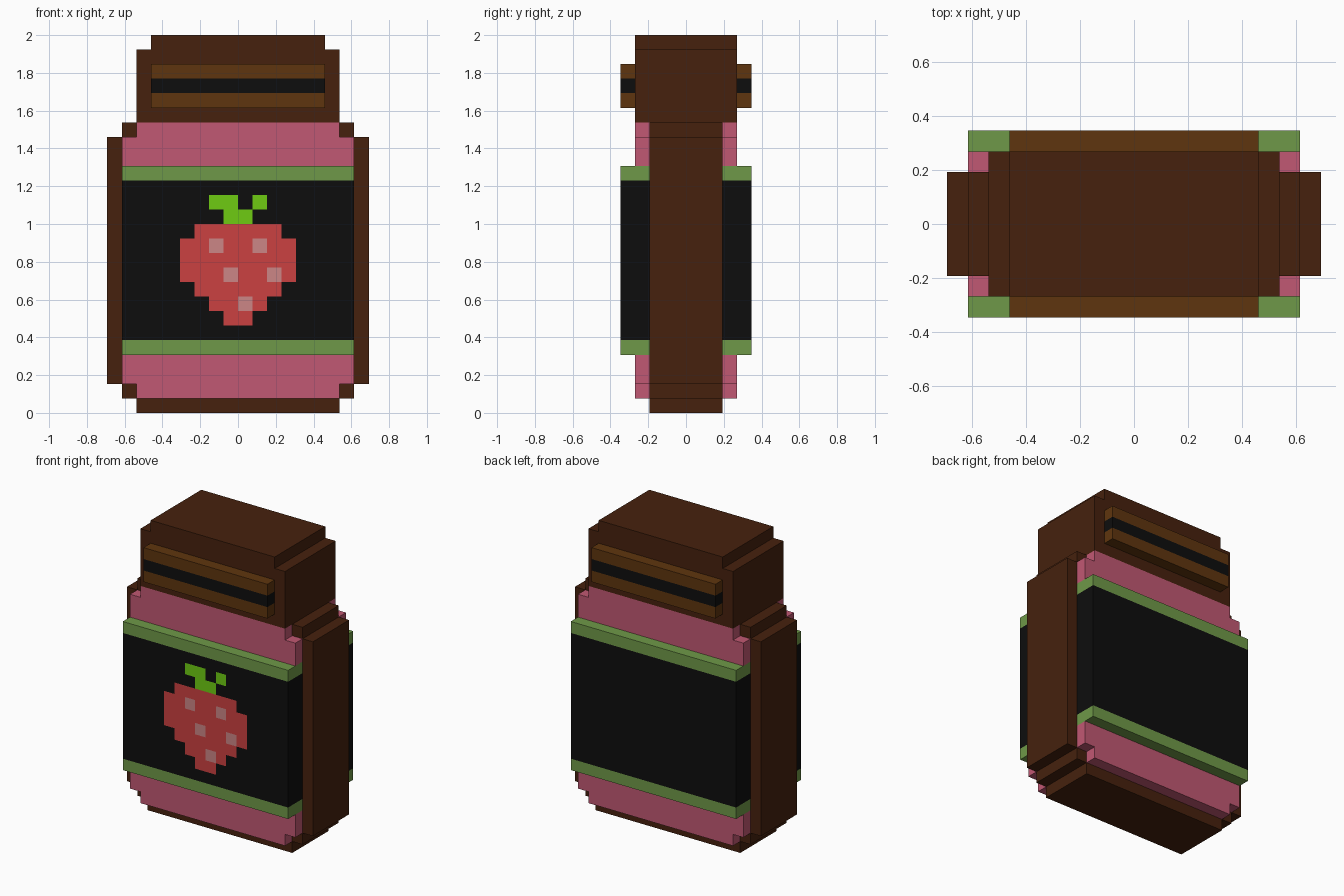
import bpy, bmesh

if "Cube" in bpy.data.objects:
    bpy.data.objects.remove(bpy.data.objects["Cube"])

U = 1 / 13  # one block of the model: 26 blocks tall


def material(name, rgb):
    m = bpy.data.materials.new(name)
    lin = [(c / 255 / 12.92) if c < 10 else ((c / 255 + 0.055) / 1.055) ** 2.4 for c in rgb]
    m.diffuse_color = (*lin, 1)
    m.use_nodes = True
    m.node_tree.nodes["Principled BSDF"].inputs["Base Color"].default_value = m.diffuse_color
    return m


BROWN = material("dark_brown", (70, 33, 13))
TAN = material("band_brown", (95, 53, 14))
PINK = material("pink", (193, 88, 115))
GREEN = material("green", (111, 153, 72))
BLACK = material("black", (13, 13, 13))
RED = material("berry_red", (203, 65, 65))
SEED = material("seed_pink", (204, 134, 134))
LEAF = material("leaf_green", (110, 203, 18))


def finish(name, bm, *mats):
    bmesh.ops.recalc_face_normals(bm, faces=bm.faces)
    me = bpy.data.meshes.new(name)
    bm.to_mesh(me)
    bm.free()
    for m in mats:
        me.materials.append(m)
    ob = bpy.data.objects.new(name, me)
    bpy.context.collection.objects.link(ob)
    return ob


def slab(name, steps, y0, y1, *mats, paint=None):
    """Symmetric stepped outline, steps = (half width, z low, z high), extruded in y."""
    right = [(w, z) for w, lo, hi in steps for z in (lo, hi)]
    outline = right + [(-w, z) for w, z in reversed(right)]
    bm = bmesh.new()
    face = bm.faces.new([bm.verts.new((x * U, y0 * U, z * U)) for x, z in outline])
    ext = bmesh.ops.extrude_face_region(bm, geom=[face])["geom"]
    verts = [v for v in ext if isinstance(v, bmesh.types.BMVert)]
    bmesh.ops.translate(bm, verts=verts, vec=(0, (y1 - y0) * U, 0))
    if paint:
        paint(bm)
    return finish(name, bm, *mats)


# Fruit picture, one character per block, top row first (z 15 down to 6, x -4 to 4)
FRUIT = ["..LL.L..",
         "...LL...",
         ".RRRRRR.",
         "RRSRRSRR",
         "RRRRRRRR",
         "RRRSRRSR",
         ".RRRRRR.",
         "..RRSR..",
         "...RR..."]


def paint_fruit(bm):
    # Cut the label into blocks and colour the front ones by the picture
    cuts = [((x * U, 0, 0), (1, 0, 0)) for x in range(-4, 5)]
    cuts += [((0, 0, z * U), (0, 0, 1)) for z in range(6, 16)]
    for co, no in cuts:
        bmesh.ops.bisect_plane(bm, geom=bm.verts[:] + bm.edges[:] + bm.faces[:],
                               plane_co=co, plane_no=no)
    for f in bm.faces:
        c = f.calc_center_median() / U
        col, row = int(c.x + 100) - 96, 14 - int(c.z)
        if c.y < -4.4 and 0 <= col < 8 and 0 <= row < 9:
            f.material_index = ".RSL".index(FRUIT[row][col])


# Jar core and lid
slab("jar_core", [(7, 0, 1), (8, 1, 2), (9, 2, 19), (8, 19, 20)], -2.5, 2.5, BROWN)
slab("lid", [(7, 20, 25), (6, 25, 26)], -3.5, 3.5, BROWN)

# Front and back layers
for side, s in (("front", -1), ("back", 1)):
    slab(side + "_lower_panel", [(7, 1, 2), (8, 2, 4)], 2.5 * s, 3.5 * s, PINK)
    slab(side + "_upper_panel", [(8, 17, 19), (7, 19, 20)], 2.5 * s, 3.5 * s, PINK)
    slab(side + "_label_bottom_trim", [(8, 4, 5)], 2.5 * s, 4.5 * s, GREEN)
    slab(side + "_label_top_trim", [(8, 16, 17)], 2.5 * s, 4.5 * s, GREEN)
    slab(side + "_label", [(8, 5, 16)], 2.5 * s, 4.5 * s, BLACK, RED, SEED, LEAF,
         paint=paint_fruit if s < 0 else None)
    slab(side + "_lid_band_lower", [(6, 21, 22)], 3.5 * s, 4.5 * s, TAN)
    slab(side + "_lid_band_stripe", [(6, 22, 23)], 3.5 * s, 4.5 * s, BLACK)
    slab(side + "_lid_band_upper", [(6, 23, 24)], 3.5 * s, 4.5 * s, TAN)
